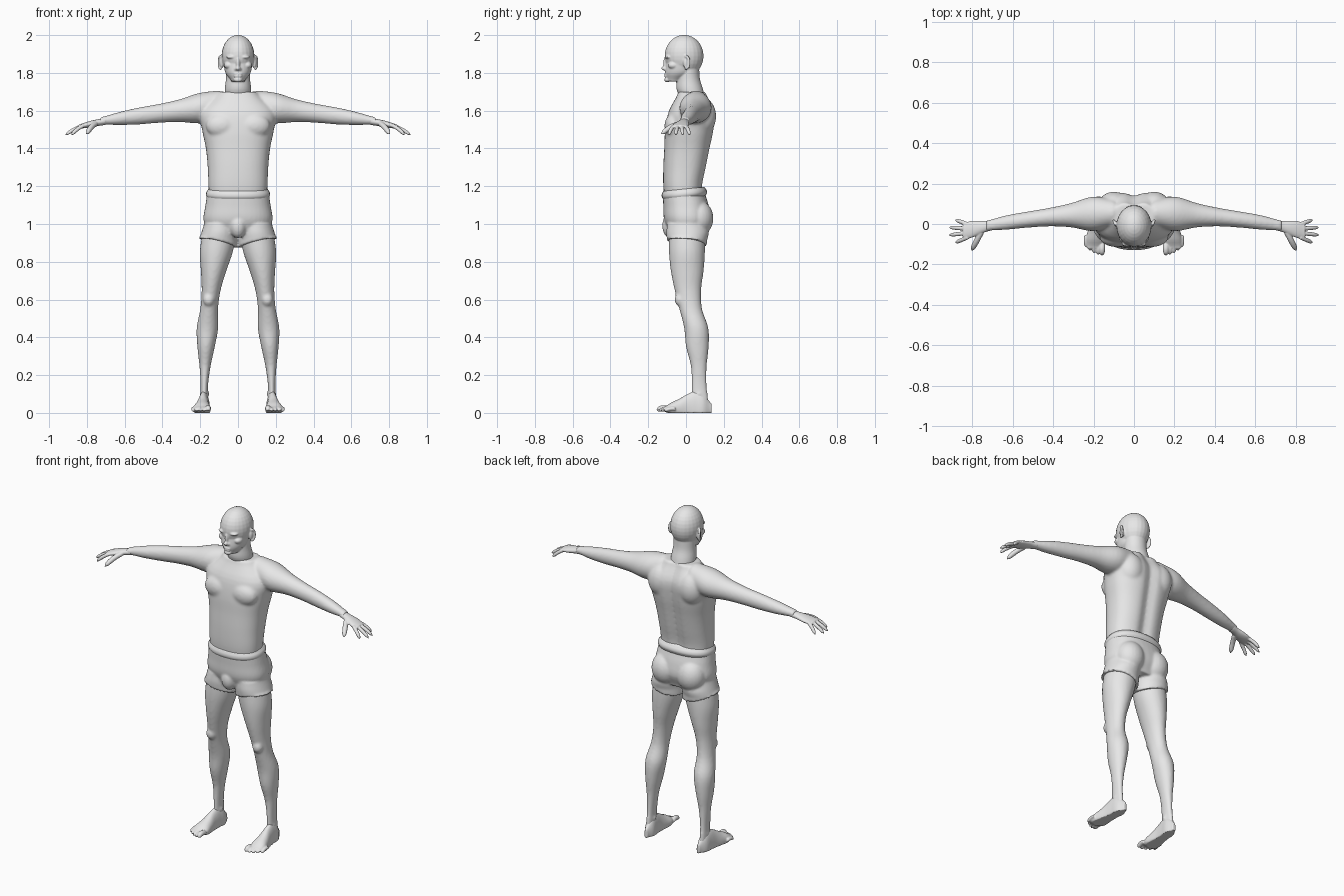
import bpy, bmesh, math
from mathutils import Vector, Matrix

X, Y, Z = Vector((1, 0, 0)), Vector((0, 1, 0)), Vector((0, 0, 1))
SIDES = {"left": 1, "right": -1}

cube = bpy.data.objects.get("Cube")
if cube:
    bpy.data.objects.remove(cube)

grey = bpy.data.materials.new("plain grey")
grey.use_nodes = True
grey.diffuse_color = (.8, .8, .8, 1)
grey.node_tree.nodes["Principled BSDF"].inputs["Base Color"].default_value = grey.diffuse_color


def spline(values, t):
    """Smooth curve through evenly spaced values, read at t from start to end."""
    last = len(values) - 1
    i = min(int(t * last), last - 1)
    f = t * last - i
    before, start, end, after = (values[min(max(i + k, 0), last)] for k in (-1, 0, 1, 2))
    slope_in, slope_out = (end - before) / 2, (after - start) / 2
    rise = end - start
    return start + f * (slope_in + f * (3 * rise - 2 * slope_in - slope_out
                                        + f * (slope_in + slope_out - 2 * rise)))


def sweep(bm, path, widths, heights, u, v, side=1, power=2, segments=40, warp=None):
    """Skin rounded rings along path(t); widths run along u and heights along v."""
    rings = []
    steps = 4 * (len(widths) - 1)
    for step in range(steps + 1):
        t = step / steps
        ring = []
        for k in range(segments):
            angle = math.tau * k / segments
            c, s = math.cos(angle), math.sin(angle)
            co = path(t)
            co += u * spline(widths, t) * math.copysign(abs(c) ** (2 / power), c)
            co += v * spline(heights, t) * math.copysign(abs(s) ** (2 / power), s)
            if warp:
                warp(co)
            co.x *= side
            ring.append(bm.verts.new(co))
        rings.append(ring)
    for lower, upper in zip(rings, rings[1:]):
        for k in range(segments):
            bm.faces.new((lower[k - 1], lower[k], upper[k], upper[k - 1]))
    bm.faces.new(rings[0])
    bm.faces.new(rings[-1])


def upright(bm, bottom, top, widths, front, back, centre=lambda z: 0, **options):
    """Vertical form with evenly spaced half widths and front and back profiles."""
    middle = [(f + b) / 2 for f, b in zip(front, back)]
    depths = [(b - f) / 2 for f, b in zip(front, back)]

    def path(t):
        z = bottom + (top - bottom) * t
        return Vector((centre(z), spline(middle, t), z))

    sweep(bm, path, widths, depths, X, Y, **options)


def ball(bm, centre, radii):
    bmesh.ops.create_uvsphere(bm, u_segments=24, v_segments=16, radius=1,
                              matrix=Matrix.Translation(centre) @ Matrix.Diagonal((*radii, 1)))


def pair(bm, centre, radii):
    """Matching balls on both sides of the body."""
    x, y, z = centre
    for side in SIDES.values():
        ball(bm, centre=(side * x, y, z), radii=radii)


def digit(bm, base, tip, radius, side):
    """Slightly arched finger or toe with a rounded end."""
    base, tip = Vector(base), Vector(tip)
    along = (tip - base).normalized()
    across = along.cross(Z).normalized()
    taper = [radius * math.sqrt(1 - .97 * (k / 7) ** 6) for k in range(8)]
    sweep(bm, lambda t: base.lerp(tip, t) + Z * radius * math.sin(math.pi * t) / 2,
          taper, taper, across, across.cross(along), side=side, segments=12)


def finish(name, bm, voxel=0, smooth=0):
    bmesh.ops.recalc_face_normals(bm, faces=bm.faces)
    mesh = bpy.data.meshes.new(name)
    bm.to_mesh(mesh)
    bm.free()
    mesh.materials.append(grey)
    mesh.shade_smooth()
    ob = bpy.data.objects.new(name, mesh)
    bpy.context.collection.objects.link(ob)
    if voxel:
        fuse = ob.modifiers.new("fuse", "REMESH")
        fuse.mode, fuse.voxel_size, fuse.use_smooth_shade = "VOXEL", voxel, True
        soften = ob.modifiers.new("soften", "SMOOTH")
        soften.factor, soften.iterations = .5, smooth


# Rules for limb centre lines and local shaping
def leg_line(z):
    return .18 - .09 * z * z


def arm_line(t):
    x = .1 + .63 * t
    return Vector((x, .055 - .12 * x * x, 1.64 - .13 * x))


def spine_groove(co):
    if co.y > 0:
        co.y -= .02 * math.exp(-(co.x / .035) ** 2)


def tilt_hem(co):
    if co.z < HEM + .01:
        co.z += (co.x - .12) / 4 - co.y / 8


def tilt_band(co):
    co.z += co.y / 10


def flat_sole(co):
    co.z = max(co.z, 0)


# Torso with chest and shoulder blades
body = bmesh.new()
upright(body, bottom=1.1, top=1.7, widths=(.15, .156, .16, .17, .19, .2, .1),
        front=(-.11, -.12, -.12, -.115, -.11, -.09, -.04),
        back=(.09, .09, .11, .13, .15, .156, .11), power=2.4, segments=64, warp=spine_groove)
pair(body, centre=(.085, -.066, 1.52), radii=(.085, .048, .065))
pair(body, centre=(.1, .085, 1.57), radii=(.08, .075, .1))

# Arms and legs
for side in SIDES.values():
    sweep(body, arm_line, widths=(.07, .085, .06, .046, .04, .036, .026),
          heights=(.08, .08, .06, .05, .045, .035, .02), u=Y, v=Z, side=side)
    upright(body, bottom=.05, top=.95, widths=(.02, .02, .03, .046, .057, .047, .05, .067, .087, .09),
            front=(.03, .03, .025, 0, -.01, -.035, -.06, -.08, -.09, -.09),
            back=(.12, .11, .11, .12, .118, .085, .08, .093, .1, .1), centre=leg_line, side=side)
pair(body, centre=(.155, -.035, .6), radii=(.03, .025, .035))
pair(body, centre=(.177, .07, .1), radii=(.026, .02, .02))
finish("body", body, voxel=.008, smooth=6)

# Neck, jaw and cranium
head = bmesh.new()
upright(head, bottom=1.66, top=1.82, widths=(.07, .07, .064, .063),
        front=(-.03, -.05, -.05, -.05), back=(.1, .09, .074, .07))
upright(head, bottom=1.755, top=1.88, widths=(.035, .065, .075, .08),
        front=(-.1, -.11, -.107, -.1), back=(-.02, .04, .05, .06))
ball(head, centre=(0, -.01, 1.89), radii=(.087, .103, .111))

# Face
bridge_of_nose = ball(head, centre=(0, -.106, 1.85), radii=(.011, .015, .036))
ball(head, centre=(0, -.116, 1.824), radii=(.013, .015, .011))
pair(head, centre=(.011, -.108, 1.82), radii=(.008, .01, .008))
for height in (1.793, 1.782):
    ball(head, centre=(0, -.106, height), radii=(.023, .01, .005))
ball(head, centre=(0, -.1, 1.764), radii=(.023, .015, .014))
pair(head, centre=(.034, -.094, 1.884), radii=(.028, .018, .01))
pair(head, centre=(.05, -.066, 1.84), radii=(.024, .03, .02))

# Ears with a raised rim
pair(head, centre=(.087, 0, 1.853), radii=(.011, .015, .03))
for k in range(13):
    angle = math.pi * k / 12
    pair(head, centre=(.093 + .008 * math.sin(angle), .017 * math.sin(angle), 1.855 + .032 * math.cos(angle)),
         radii=(.007, .007, .008))
finish("head", head, voxel=.004, smooth=4)

# Shorts
HEM = .905
shorts = bmesh.new()
upright(shorts, bottom=.95, top=1.17, widths=(.16, .183, .173, .163),
        front=(-.09, -.116, -.12, -.123), back=(.1, .128, .12, .1), power=2.3)
for side in SIDES.values():
    upright(shorts, bottom=HEM, top=1, widths=(.103, .096, .09), front=(-.1, -.104, -.1),
            back=(.11, .12, .11), centre=leg_line, side=side, warp=tilt_hem)
pair(shorts, centre=(.085, .065, 1.03), radii=(.084, .08, .095))
ball(shorts, centre=(0, -.08, .99), radii=(.045, .046, .065))
finish("shorts", shorts, voxel=.007, smooth=4)

# Waistband
band = bmesh.new()
upright(band, bottom=1.14, top=1.186, widths=(.163, .169, .167, .158),
        front=(-.12, -.128, -.128, -.122), back=(.105, .111, .108, .098), power=2.3, warp=tilt_band)
finish("waistband", band)

for label, side in SIDES.items():
    # Palm, four fingers and thumb
    hand = bmesh.new()
    wrist, knuckles = Vector((.7, -.005, 1.545)), Vector((.845, -.035, 1.515))
    sweep(hand, lambda t: wrist.lerp(knuckles, t), widths=(.026, .028, .036, .042, .037),
          heights=(.02, .018, .018, .015, .01), u=Y, v=Z, side=side)
    for k in range(4):
        digit(hand, base=(.82, .021 * k - .065, 1.52), tip=(.92 - .016 * (k - 1.5) ** 2, .038 * k - .093, 1.47),
              radius=.0105, side=side)
    digit(hand, base=(.755, -.04, 1.53), tip=(.803, -.132, 1.475), radius=.0145, side=side)
    finish(label + "_hand", hand, voxel=.0035, smooth=3)

    # Foot and five toes
    foot = bmesh.new()
    heel, instep = Vector((.175, .136, .02)), Vector((.195, -.12, .02))
    sweep(foot, lambda t: heel.lerp(instep, t), widths=(.01, .029, .03, .032, .04, .047, .038),
          heights=(.03, .08, .095, .08, .055, .035, .01), u=X, v=Z, side=side, warp=flat_sole)
    for k in range(5):
        x, y = .158 + .02 * k, k * k / 400 - .156
        radius = .01 if k else .015
        digit(foot, base=(x, y + .06, .022), tip=(x, y, radius), radius=radius, side=side)
    finish(label + "_foot", foot, voxel=.004, smooth=3)
